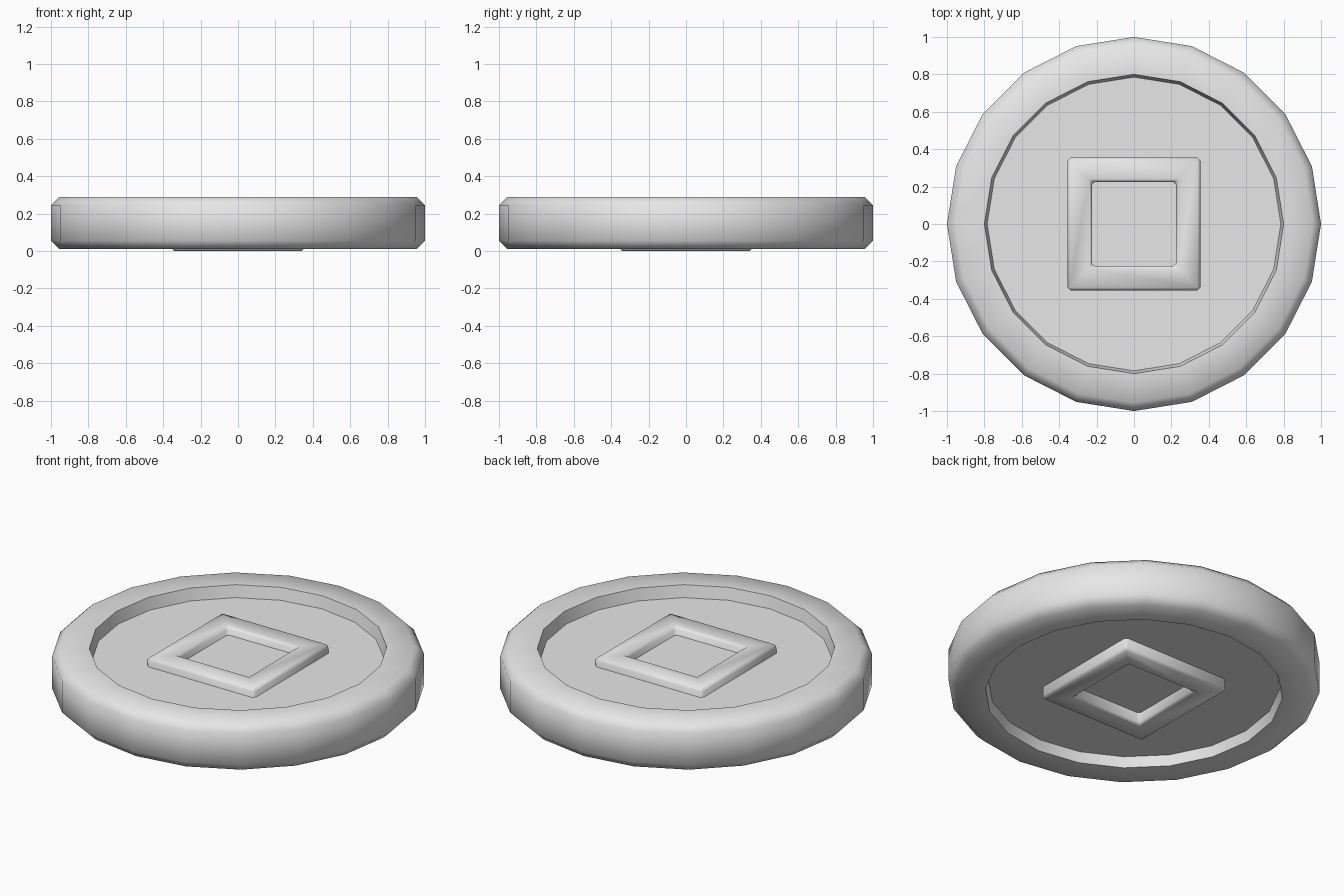
import bpy
from math import cos, sin, tau, radians

if "Cube" in bpy.data.objects:
    bpy.data.objects.remove(bpy.data.objects["Cube"], do_unlink=True)

GREY = (0.8, 0.8, 0.8, 1)
metal = bpy.data.materials.new("plain grey metal")
metal.use_nodes = True
metal.diffuse_color = GREY
metal.node_tree.nodes["Principled BSDF"].inputs["Base Color"].default_value = GREY


def add_part(name, verts, faces):
    mesh = bpy.data.meshes.new(name)
    mesh.from_pydata(verts, [], faces)
    mesh.materials.append(metal)
    part = bpy.data.objects.new(name, mesh)
    bpy.context.collection.objects.link(part)
    return part


def ring_faces(loops, sides, closed):
    """Quads between successive loops of vertices."""
    count = loops if closed else loops - 1
    faces = []
    for a in range(count):
        b = (a + 1) % loops
        for i in range(sides):
            j = (i + 1) % sides
            faces.append((a * sides + i, b * sides + i, b * sides + j, a * sides + j))
    return faces


def smooth(part, angle):
    bpy.ops.object.select_all(action='DESELECT')
    part.select_set(True)
    bpy.context.view_layer.objects.active = part
    bpy.ops.object.shade_smooth_by_angle(angle=radians(angle))


# Coin body: twenty-sided disc with chamfered rim and sunken faces
SIDES = 20
profile = [(0.785, 0.07), (0.8, 0.01), (0.955, 0.01), (1, 0.055),
           (1, 0.245), (0.955, 0.29), (0.8, 0.29), (0.785, 0.22)]
verts = [(r * cos(tau * i / SIDES), r * sin(tau * i / SIDES), z)
         for r, z in profile for i in range(SIDES)]
faces = [tuple(reversed(f)) for f in ring_faces(len(profile), SIDES, False)]
last = (len(profile) - 1) * SIDES
faces.append(tuple(reversed(range(SIDES))))
faces.append(tuple(range(last, last + SIDES)))
coin = add_part("coin_body", verts, faces)
smooth(coin, 50)

# Square frame raised on both faces
corners = [(1, 1), (-1, 1), (-1, -1), (1, -1)]
section = [(0.225, 0), (0.355, 0), (0.355, 0.27), (0.225, 0.27)]
verts = [(x * h, y * h, z) for h, z in section for x, y in corners]
faces = [tuple(reversed(f)) for f in ring_faces(len(section), 4, True)]
frame = add_part("square_frame", verts, faces)
bevel = frame.modifiers.new("edge chamfer", 'BEVEL')
bevel.width = 0.015
bevel.segments = 1
bevel.limit_method = 'ANGLE'
bpy.context.view_layer.objects.active = frame
frame.select_set(True)
bpy.ops.object.modifier_apply(modifier=bevel.name)
smooth(frame, 60)
